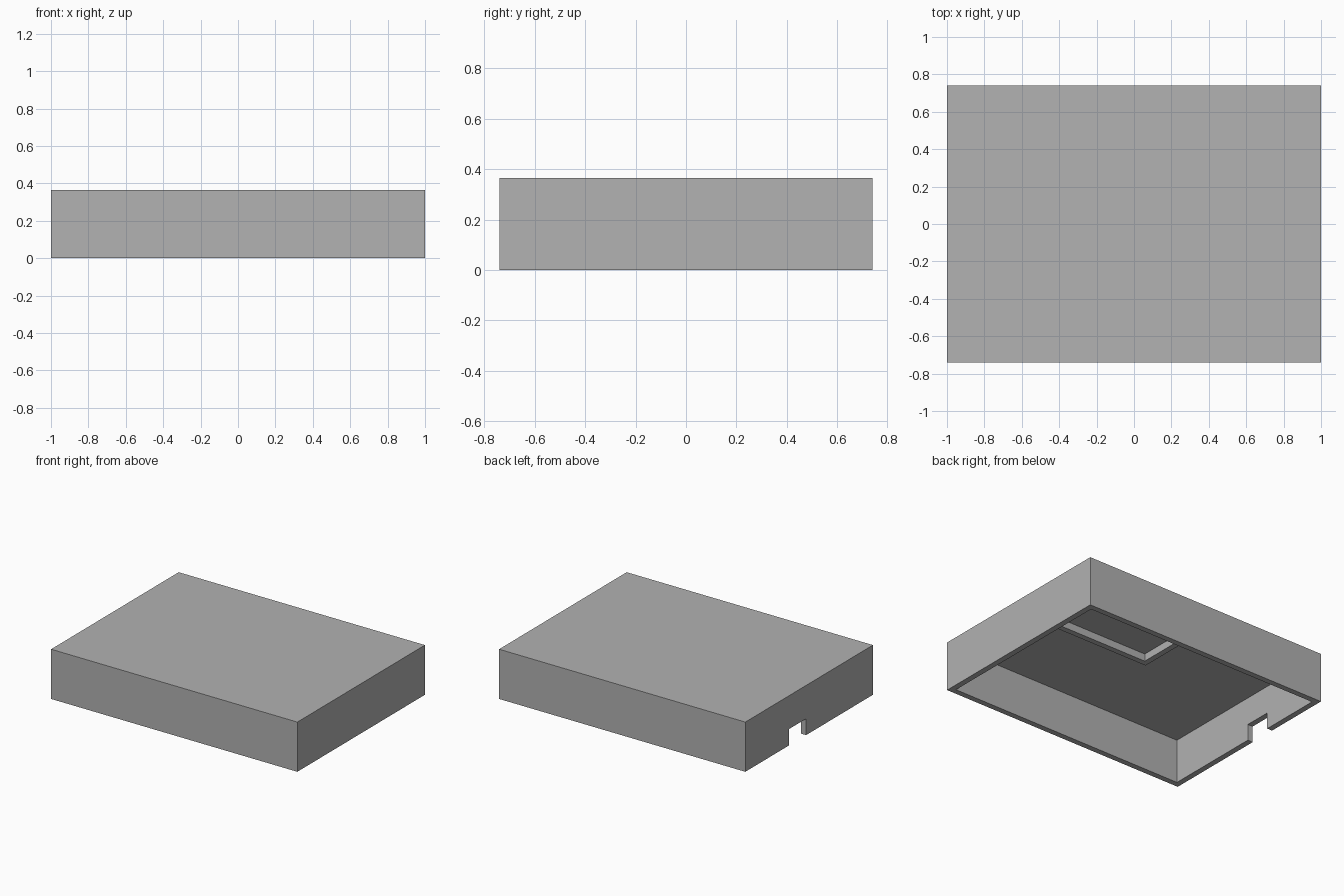
import bpy
import bmesh

default = bpy.data.objects.get("Cube")
if default:
    bpy.data.objects.remove(default, do_unlink=True)

LENGTH, WIDTH, HEIGHT = 2.0, 1.48, 0.365
WALL = 0.042
CEILING = HEIGHT - WALL

# One plain grey for the whole cover
grey = bpy.data.materials.new("plain_grey")
grey.use_nodes = True
colour = (0.445, 0.445, 0.445, 1)
grey.diffuse_color = colour
grey.node_tree.nodes["Principled BSDF"].inputs["Base Color"].default_value = colour


def prism(name, outline, z0, z1):
    """Extrude a flat counter-clockwise outline from z0 up to z1."""
    bm = bmesh.new()
    base = bm.faces.new([bm.verts.new((x, y, z0)) for x, y in outline])
    top = bmesh.ops.extrude_face_region(bm, geom=[base])
    verts = [v for v in top["geom"] if isinstance(v, bmesh.types.BMVert)]
    bmesh.ops.translate(bm, verts=verts, vec=(0, 0, z1 - z0))
    bmesh.ops.recalc_face_normals(bm, faces=bm.faces)
    mesh = bpy.data.meshes.new(name)
    bm.to_mesh(mesh)
    bm.free()
    mesh.materials.append(grey)
    obj = bpy.data.objects.new(name, mesh)
    bpy.context.collection.objects.link(obj)
    return obj


def rect(x0, x1, y0, y1):
    return [(x0, y0), (x1, y0), (x1, y1), (x0, y1)]


def cut(target, cutter):
    """Subtract the cutter for good, then discard it."""
    cutter.hide_render = True
    mod = target.modifiers.new("cut", "BOOLEAN")
    mod.operation = "DIFFERENCE"
    mod.solver = "EXACT"
    mod.object = cutter
    bpy.context.view_layer.objects.active = target
    bpy.ops.object.modifier_apply(modifier=mod.name)
    bpy.data.objects.remove(cutter, do_unlink=True)


# Hollow cover, open underneath
hx, hy = LENGTH / 2, WIDTH / 2
ix, iy = hx - WALL, hy - WALL
shell = prism("cover_shell", rect(-hx, hx, -hy, hy), 0, HEIGHT)
cut(shell, prism("cavity_cutter", rect(-ix, ix, -iy, iy), -0.1, CEILING))

# Cable notch in the lower edge of the right wall
cut(shell, prism("notch_cutter", rect(-hx - 0.1, -ix + 0.1, 0.035, 0.235), -0.1, 0.12))

# L-shaped rib under the ceiling, closing off one corner
rx, ry = -0.1, 0.0
ex, ey = ix + 0.01, iy + 0.01
prism("compartment_rib",
      [(rx, ry), (ex, ry), (ex, ry + WALL), (rx + WALL, ry + WALL),
       (rx + WALL, ey), (rx, ey)],
      CEILING - 0.054, CEILING + 0.01)
